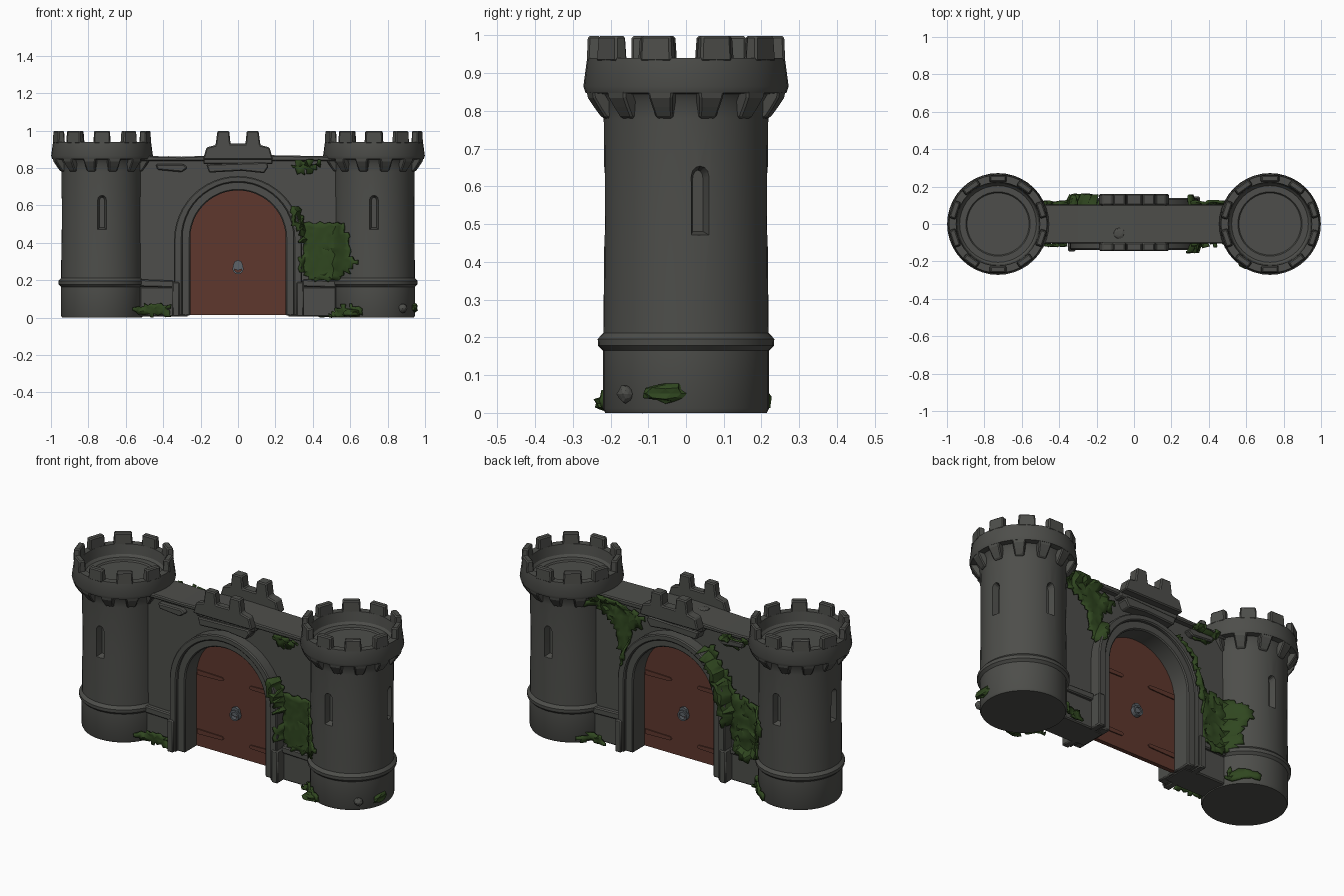
import bpy, bmesh, math, random
from mathutils import Matrix, Vector

if "Cube" in bpy.data.objects:
    bpy.data.objects.remove(bpy.data.objects["Cube"])
random.seed(4)

def material(name, col):
    m = bpy.data.materials.new(name)
    m.diffuse_color = (*col, 1)
    m.use_nodes = True
    m.node_tree.nodes["Principled BSDF"].inputs["Base Color"].default_value = m.diffuse_color
    return m

STONE = material("dark_stone", (0.075, 0.076, 0.069))
DOOR = material("red_brown_wood", (0.112, 0.038, 0.026))
IVY = material("ivy_green", (0.029, 0.062, 0.014))
IRON = material("iron_grey", (0.11, 0.125, 0.14))
TX, R = 0.727, 0.218          # tower centre and radius
SPRING = 0.425                # height where the arch begins to curve
WALL = 0.072                  # half thickness of the gate wall

def finish(name, bm, mat, smooth=True, bevel=0):
    bmesh.ops.recalc_face_normals(bm, faces=bm.faces)
    me = bpy.data.meshes.new(name)
    bm.to_mesh(me)
    bm.free()
    ob = bpy.data.objects.new(name, me)
    bpy.context.collection.objects.link(ob)
    me.materials.append(mat)
    bpy.ops.object.select_all(action='DESELECT')
    ob.select_set(True)
    bpy.context.view_layer.objects.active = ob
    if smooth:
        bpy.ops.object.shade_smooth_by_angle(angle=math.radians(30))
    if bevel:
        b = ob.modifiers.new("soft_edges", 'BEVEL')
        b.width, b.segments, b.limit_method = bevel, 1, 'ANGLE'
    return ob

# closed outline in x,z extruded along y
def prism(bm, pts, y0, y1):
    a = [bm.verts.new((x, y0, z)) for x, z in pts]
    b = [bm.verts.new((x, y1, z)) for x, z in pts]
    bm.faces.new(a)
    bm.faces.new(b[::-1])
    for i in range(len(pts)):
        j = (i + 1) % len(pts)
        bm.faces.new((a[i], b[i], b[j], a[j]))
    return a + b

def rect(x0, x1, z0, z1):
    return [(x0, z0), (x1, z0), (x1, z1), (x0, z1)]

def arch(r, z0=0.0, spring=SPRING, n=24):
    return ([(-r, z0)] + [(-r * math.cos(math.pi * i / n), spring + r * math.sin(math.pi * i / n))
            for i in range(n + 1)] + [(r, z0)])

def lathe(bm, prof, n=40):
    rings = []
    for r, z in prof:
        if r == 0:
            rings.append([bm.verts.new((0, 0, z))] * n)
        else:
            rings.append([bm.verts.new((r * math.cos(2 * math.pi * i / n), r * math.sin(2 * math.pi * i / n), z))
                          for i in range(n)])
    for p, q in zip(rings, rings[1:]):
        for i in range(n):
            j = (i + 1) % n
            bm.faces.new(list(dict.fromkeys((p[i], p[j], q[j], q[i]))))

def spin(deg):
    return Matrix.Rotation(math.radians(deg), 4, 'Z')

# Towers
PROFILE = [(0, 0), (0.214, 0), (0.22, 0.012), (0.22, 0.165), (0.233, 0.178), (0.234, 0.196), (0.219, 0.212),
           (0.216, 0.5), (0.218, 0.78), (0.222, 0.825), (0.236, 0.845), (0.266, 0.848), (0.272, 0.865), (0.262, 0.94),
           (0.224, 0.94), (0.216, 0.885), (0.205, 0.872), (0.172, 0.872), (0.166, 0.864), (0, 0.864)]
for side, label in ((-1, "left"), (1, "right")):
    at = Matrix.Translation((side * TX, 0, 0))
    bm = bmesh.new()
    lathe(bm, PROFILE)
    body = finish(label + "_tower", bm, STONE, False)
    body.matrix_world = at
    # tapered arrow slits cut into front, back and outer side
    bm = bmesh.new()
    for ang in (-90, 90, 10 if side > 0 else 180):
        vs = prism(bm, arch(0.028, 0.467, 0.63, 6), 0.18, 0.23)
        for v in vs:
            if v.co.y < 0.2:
                v.co.x *= 0.5
                v.co.z = 0.56 + (v.co.z - 0.56) * 0.85
        bmesh.ops.transform(bm, matrix=spin(ang - 90), verts=vs)
    cutter = finish("slit_cutter", bm, STONE, False)
    cutter.matrix_world = at
    cutter.hide_render = True
    bpy.context.view_layer.update()
    bpy.context.view_layer.objects.active = body
    mod = body.modifiers.new("slits", 'BOOLEAN')
    mod.operation, mod.object, mod.solver = 'DIFFERENCE', cutter, 'EXACT'
    bpy.ops.object.modifier_apply(modifier=mod.name)
    bpy.data.objects.remove(cutter)
    body.select_set(True)
    bpy.ops.object.shade_smooth_by_angle(angle=math.radians(30))
    # merlons around the crown
    bm = bmesh.new()
    for i in range(10):
        w = 0.047 + random.uniform(-0.004, 0.004)
        vs = prism(bm, [(0.223, 0.93), (0.263, 0.93), (0.260, 0.999), (0.226, 0.999)], -w, w)
        for v in vs:
            if v.co.z > 0.96:
                v.co.y *= 0.92
        bmesh.ops.transform(bm, matrix=spin(i * 36 - 90), verts=vs)
    finish(label + "_tower_merlons", bm, STONE, False, 0.006).matrix_world = at
    # corbels under the crown
    bm = bmesh.new()
    for i in range(12):
        vs = prism(bm, [(0.20, 0.778), (0.226, 0.782), (0.246, 0.81), (0.262, 0.835), (0.266, 0.86), (0.20, 0.86)],
                   -0.036, 0.036)
        for v in vs:
            v.co.y *= 0.6 + 0.4 * (v.co.z - 0.775) / 0.085
        bmesh.ops.transform(bm, matrix=spin(i * 30 - 75), verts=vs)
    finish(label + "_tower_corbels", bm, STONE, False, 0.005).matrix_world = at

# Gate wall with arched opening, and its overhanging top course
bm = bmesh.new()
prism(bm, rect(-0.53, -0.27, 0.005, 0.84)[:1] + [(-0.53, 0.85), (0.53, 0.85), (0.53, 0.005)]
      + arch(0.27, 0.005)[::-1], -WALL, WALL)
finish("gate_wall", bm, STONE)
bm = bmesh.new()
prism(bm, [(-0.53, 0.838), (-0.53, 0.865), (-0.3, 0.86), (0, 0.872), (0.3, 0.866), (0.53, 0.862), (0.53, 0.838)],
      -0.104, 0.104)
finish("wall_top", bm, STONE, False, 0.006)

# Thin wooden door in the middle of the passage, with hinge bands
bm = bmesh.new()
prism(bm, arch(0.275, 0.015), -0.012, 0.012)
for z in (0.10, 0.44):
    for s in (-1, 1):
        prism(bm, [(s * 0.25, z - 0.014), (s * 0.09, z - 0.01), (s * 0.08, z), (s * 0.09, z + 0.01),
                   (s * 0.25, z + 0.014)], -0.018, 0.018)
finish("door", bm, DOOR)

for s, label in ((-1, "front"), (1, "back")):
    # stepped arch surround
    bm = bmesh.new()
    prism(bm, arch(0.305, 0.01) + arch(0.255, 0.01)[::-1], 0, s * 0.118)
    prism(bm, arch(0.342, 0.01, 0.415) + arch(0.298, 0.01)[::-1], s * 0.05, s * 0.138)
    for x in (-0.332, 0.332):
        prism(bm, rect(x - 0.02, x + 0.02, 0.005, 0.19), s * 0.06, s * 0.146)
    finish(label + "_arch", bm, STONE, True, 0.006)

    # parapet with two merlons
    bm = bmesh.new()
    half = [(0.04, 0.93), (0.047, 0.998), (0.11, 0.998), (0.12, 0.922), (0.168, 0.91), (0.188, 0.845)]
    prism(bm, [(-x, z) for x, z in half[::-1]] + half, s * 0.1, s * (0.145 if s < 0 else 0.16))
    finish(label + "_parapet", bm, STONE, False, 0.006)

    # broken cornices and base mouldings
    bm = bmesh.new()
    prism(bm, [(-0.17, 0.82), (-0.155, 0.775), (0.02, 0.785), (0.14, 0.772), (0.165, 0.81), (0.15, 0.83)],
          s * 0.06, s * 0.13)
    prism(bm, rect(-0.185, 0.185, 0.82, 0.86), s * 0.06, s * 0.118)
    prism(bm, [(-0.43, 0.79), (-0.3, 0.778), (-0.27, 0.80), (-0.29, 0.82), (-0.44, 0.82)], s * 0.06, s * 0.105)
    for x in (-0.435, 0.435):
        prism(bm, rect(x - 0.09, x + 0.09, 0.005, 0.165), s * 0.06, s * 0.086)
        prism(bm, [(x - 0.09, 0.165), (x + 0.09, 0.16), (x + 0.09, 0.198), (x - 0.09, 0.204)], s * 0.06, s * 0.1)
    finish(label + "_mouldings", bm, STONE, False, 0.006)

    # door knocker: plate and ring
    bm = bmesh.new()
    prism(bm, [(0.026 * math.cos(a * math.pi / 4), 0.28 + 0.028 * math.sin(a * math.pi / 4)) for a in range(8)],
          s * 0.005, s * 0.028)
    ring = [(math.cos(a * math.pi / 6), math.sin(a * math.pi / 6)) for a in range(13)]
    for (c, d), (e, f) in zip(ring, ring[1:]):
        prism(bm, [(k * u, 0.262 + k * v) for k, u, v in ((0.02, c, d), (0.03, c, d), (0.03, e, f), (0.02, e, f))],
              s * 0.012, s * 0.036)
    finish(label + "_knocker", bm, IRON)

# Ivy sheets that follow the wall, arch and tower surfaces
def depth(x, z):
    d = 0.106 if z > 0.835 else WALL + 0.003
    if z < 0.2:
        d = 0.1
    if 0.26 < math.hypot(x, max(0, z - SPRING)) < 0.345:
        d = 0.138
    t = R * R - (abs(x) - TX) ** 2
    return max(d, math.sqrt(t)) if t > 0 else d

def inside(p, poly):
    hit = False
    for (x1, z1), (x2, z2) in zip(poly, poly[1:] + poly[:1]):
        if (z1 > p[1]) != (z2 > p[1]) and p[0] < x1 + (p[1] - z1) * (x2 - x1) / (z2 - z1):
            hit = not hit
    return hit

def ivy(name, s, poly, step=0.022, rough=0.012):
    bm = bmesh.new()
    grid = {}
    def vert(i, j):
        if (i, j) not in grid:
            x, z = (k * step + random.uniform(-0.4, 0.4) * step for k in (i, j))
            grid[i, j] = bm.verts.new((x, s * (depth(x, z) + 0.008 + random.uniform(0, rough)), max(z, 0.003)))
        return grid[i, j]
    for i in range(-40, 40):
        for j in range(0, 45):
            c = ((i + 0.5) * step + random.uniform(-0.007, 0.007), (j + 0.5) * step + random.uniform(-0.007, 0.007))
            if inside(c, poly):
                bm.faces.new([vert(i, j), vert(i + 1, j), vert(i + 1, j + 1), vert(i, j + 1)])
    bmesh.ops.triangulate(bm, faces=bm.faces)
    ob = finish(name, bm, IVY)
    m = ob.modifiers.new("thickness", 'SOLIDIFY')
    m.thickness, m.offset = 0.012, 0

ivy("front_ivy", -1, [(0.285, 0.60), (0.32, 0.60), (0.35, 0.51), (0.56, 0.50), (0.61, 0.44), (0.59, 0.37),
                      (0.63, 0.29), (0.55, 0.2), (0.40, 0.2), (0.34, 0.24), (0.34, 0.43), (0.285, 0.52)], 0.022, 0.006)
ivy("front_top_ivy", -1, [(0.28, 0.81), (0.35, 0.84), (0.43, 0.82), (0.41, 0.785), (0.32, 0.78)])
ivy("front_left_base_ivy", -1, [(-0.56, 0.04), (-0.5, 0.075), (-0.37, 0.065), (-0.35, 0.01), (-0.5, 0.015)], 0.018)
ivy("front_right_base_ivy", -1, [(0.48, 0.0), (0.52, 0.05), (0.6, 0.07), (0.67, 0.04), (0.66, 0.01), (0.55, 0.0)], 0.018)
ivy("back_ivy", 1, [(-0.18, 0.72), (-0.24, 0.74), (-0.33, 0.60), (-0.38, 0.50), (-0.55, 0.48), (-0.62, 0.41),
                    (-0.58, 0.32), (-0.56, 0.22), (-0.45, 0.14), (-0.37, 0.2), (-0.33, 0.36), (-0.30, 0.46),
                    (-0.27, 0.58)])
ivy("back_top_ivy", 1, [(-0.28, 0.82), (-0.36, 0.85), (-0.47, 0.85), (-0.43, 0.78), (-0.32, 0.77)])
ivy("back_right_ivy", 1, [(0.54, 0.86), (0.40, 0.86), (0.2, 0.79), (0.22, 0.73), (0.29, 0.70), (0.28, 0.58),
                          (0.33, 0.51), (0.37, 0.58), (0.38, 0.68), (0.45, 0.76), (0.54, 0.79)])
ivy("back_left_base_ivy", 1, [(-0.5, 0.02), (-0.53, 0.08), (-0.62, 0.07), (-0.66, 0.02)], 0.018)
ivy("back_right_base_ivy", 1, [(0.43, 0.01), (0.47, 0.06), (0.56, 0.05), (0.57, 0.01)], 0.018)

# Small tufts and loose stones round the tower feet and wall tops
def clump(name, mat, loc, size, rough):
    bm = bmesh.new()
    bmesh.ops.create_icosphere(bm, subdivisions=2, radius=1)
    for v in bm.verts:
        v.co *= 1 + random.uniform(-rough, rough)
        v.co = Vector(loc) + Vector(a * b for a, b in zip(v.co, size))
        v.co.z = max(v.co.z, 0.002)
    finish(name, bm, mat, False)

clump("side_ivy_tuft", IVY, (0.945, -0.055, 0.052), (0.016, 0.058, 0.024), 0.25)
clump("foot_ivy_tuft", IVY, (0.61, -0.215, 0.025), (0.05, 0.03, 0.022), 0.25)
clump("back_top_tuft", IVY, (-0.33, 0.12, 0.83), (0.03, 0.035, 0.02), 0.3)
clump("tower_side_stone", STONE, (0.88, -0.16, 0.05), (0.026, 0.022, 0.024), 0.1)
clump("wall_top_stone", STONE, (-0.08, -0.05, 0.868), (0.03, 0.03, 0.008), 0.1)
